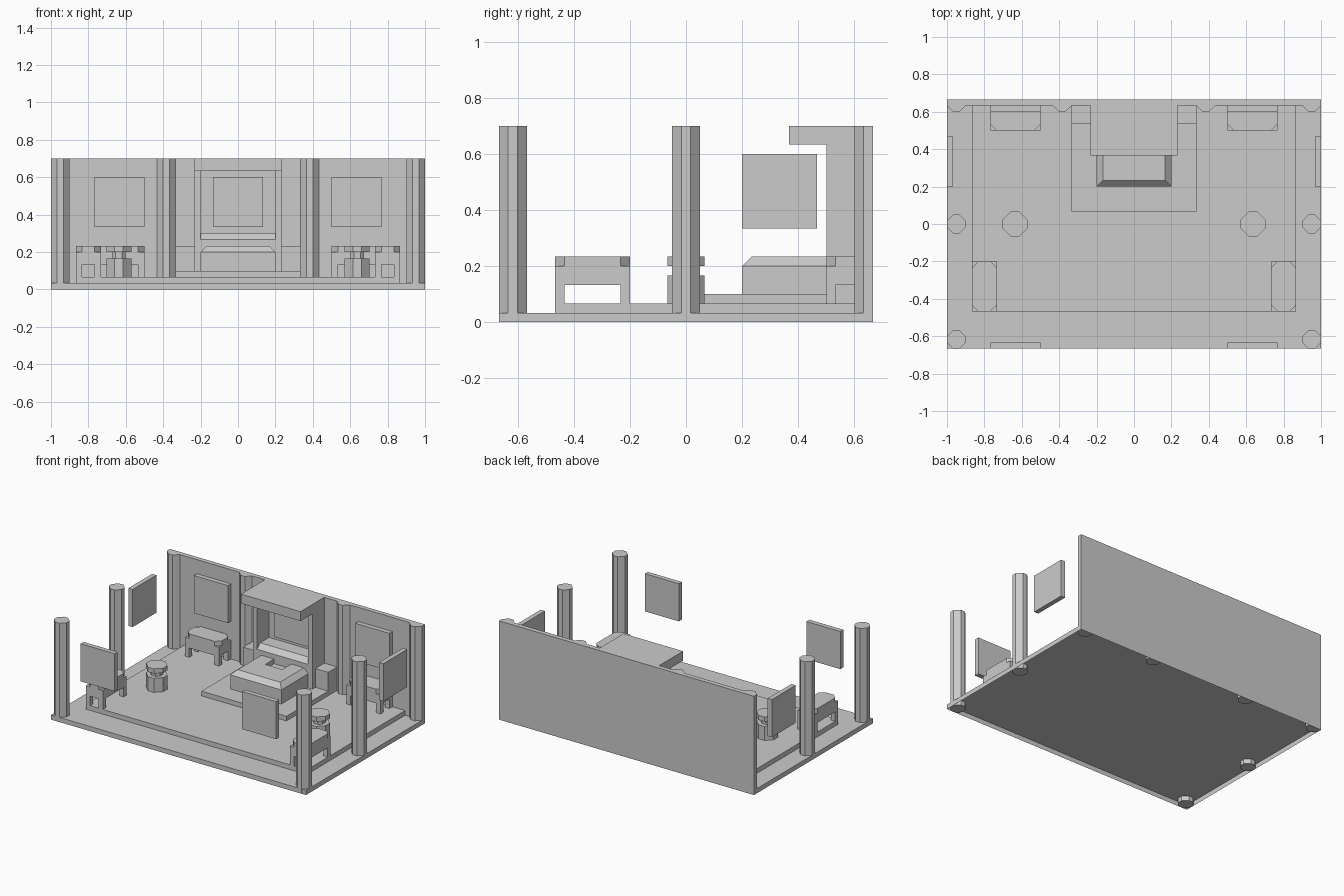
import bpy
import bmesh

cube = bpy.data.objects.get("Cube")
if cube:
    bpy.data.objects.remove(cube, do_unlink=True)

GREY = (0.6, 0.6, 0.6, 1)
plaster = bpy.data.materials.new("plain_grey")
plaster.use_nodes = True
plaster.diffuse_color = GREY
plaster.node_tree.nodes["Principled BSDF"].inputs["Base Color"].default_value = GREY

T = 1 / 30  # basic thickness of the model


def finish(name, bm):
    bmesh.ops.recalc_face_normals(bm, faces=bm.faces[:])
    mesh = bpy.data.meshes.new(name)
    bm.to_mesh(mesh)
    bm.free()
    mesh.materials.append(plaster)
    obj = bpy.data.objects.new(name, mesh)
    bpy.context.collection.objects.link(obj)
    return obj


def add_prism(bm, outline, low, high, axis="z"):
    """Extrude an outline: (x, y) along z, or (y, z) along x."""
    place = (lambda p, h: (p[0], p[1], h)) if axis == "z" else (lambda p, h: (h, p[0], p[1]))
    bottom = [bm.verts.new(place(p, low)) for p in outline]
    top = [bm.verts.new(place(p, high)) for p in outline]
    bm.faces.new(bottom[::-1])
    bm.faces.new(top)
    n = len(outline)
    for i in range(n):
        j = (i + 1) % n
        bm.faces.new((bottom[i], bottom[j], top[j], top[i]))


def rect(x0, x1, y0, y1):
    return [(x0, y0), (x1, y0), (x1, y1), (x0, y1)]


def cut_rect(x0, x1, y0, y1, c=T):
    """Rectangle with cut corners."""
    return [(x0 + c, y0), (x1 - c, y0), (x1, y0 + c), (x1, y1 - c),
            (x1 - c, y1), (x0 + c, y1), (x0, y1 - c), (x0, y0 + c)]


def prism(name, outline, low, high, axis="z"):
    bm = bmesh.new()
    add_prism(bm, outline, low, high, axis)
    return finish(name, bm)


def box(name, x0, x1, y0, y1, z0, z1):
    return prism(name, rect(x0, x1, y0, y1), z0, z1)


def bench(name, x0, x1, y0, y1):
    bm = bmesh.new()
    for lx in (x0, x1 - T):
        for ly in (y0, y1 - T):
            add_prism(bm, rect(lx, lx + T, ly, ly + T), 2 * T, 4 * T)
    add_prism(bm, rect(x0, x1, y0, y1), 4 * T, 6 * T)
    add_prism(bm, cut_rect(x0, x1, y0, y1), 6 * T, 7 * T)
    return finish(name, bm)


# Floor shell, open underneath, with the raised inner floor and back wall
bm = bmesh.new()
add_prism(bm, rect(-1, 1, -20 * T, 20 * T), 0, T)
under = [f for f in bm.faces if f.calc_center_median().z < T / 4]
bmesh.ops.recalc_face_normals(bm, faces=bm.faces[:])
bmesh.ops.delete(bm, geom=under, context="FACES_ONLY")
finish("floor_base", bm)
box("raised_floor", -26 * T, 26 * T, -14 * T, 19 * T, T, 2 * T)
box("back_wall", -1, 1, 19 * T, 20 * T, T, 0.7)

# Parts repeated on the left and the right
for side, s in (("left", 1), ("right", -1)):
    def span(a, b):
        return sorted((s * a, s * b))

    # Free-standing columns
    for spot, y in (("front", -0.617), ("middle", 0)):
        prism(f"{spot}_column_{side}", cut_rect(*span(0.9, 1), y - 0.05, y + 0.05), 0, 0.7)

    # Half columns on the back wall
    for spot, x in (("outer", 0.95), ("inner", 0.383)):
        x0, x1 = span(x - 0.05, x + 0.05)
        outline = [(x0 + T, 18 * T), (x1 - T, 18 * T), (x1, 19 * T),
                   (x1, 20 * T), (x0, 20 * T), (x0, 19 * T)]
        prism(f"{spot}_wall_column_{side}", outline, 0, 0.7)

    # Hanging panels
    box(f"side_panel_{side}", *span(29 * T, 1), 0.2, 14 * T, 10 * T, 0.6)
    box(f"front_panel_{side}", *span(0.5, 23 * T), -20 * T, -19 * T, 10 * T, 0.6)
    box(f"back_panel_{side}", *span(0.5, 23 * T), 18 * T, 19 * T, 10 * T, 0.6)

    # Benches
    bench(f"side_bench_{side}", *span(22 * T, 26 * T), -14 * T, -6 * T)
    bench(f"back_bench_{side}", *span(15 * T, 23 * T), 15 * T, 19 * T)

    # Small round table: base, neck and top
    bm = bmesh.new()
    for half, cut, low, high in ((2, 1.3, 2, 5), (1.1, 0.6, 5, 6), (2, 1.3, 6, 7)):
        r = half * T
        add_prism(bm, cut_rect(*span(0.637 - r, 0.637 + r), -r, r, cut * T), low * T, high * T)
    finish(f"round_table_{side}", bm)

    # Night stand and alcove post
    box(f"night_stand_{side}", *span(7 * T, 10 * T), 16 * T, 19 * T, 3 * T, 7 * T)
    box(f"alcove_post_{side}", *span(6 * T, 7 * T), 15 * T, 19 * T, 3 * T, 19 * T)

# Bed alcove
box("rug", -10 * T, 10 * T, 2 * T, 19 * T, 2 * T, 3 * T)
box("canopy", -7 * T, 7 * T, 11 * T, 19 * T, 19 * T, 21 * T)
box("alcove_panel", -4 * T, 4 * T, 18 * T, 19 * T, 10 * T, 0.6)
headboard = [(15 * T, 3 * T), (19 * T, 3 * T), (19 * T, 9 * T), (16 * T, 9 * T), (15 * T, 8 * T)]
prism("headboard", headboard, -6 * T, 6 * T, axis="x")
box("bed_base", -6 * T, 6 * T, 6 * T, 15 * T, 3 * T, 6 * T)

# Bed cover with sloped sides and a gap at the head
bm = bmesh.new()
outer, inner = 6 * T, 5 * T
plan = [(-1, 6), (1, 6), (1, 15), (0.4, 15), (0.4, 12), (-0.4, 12), (-0.4, 15), (-1, 15)]
low, high = [], []
for x, y in plan:
    edge = abs(x) == 1
    low.append(bm.verts.new((x * outer if edge else x * inner, y * T, 6 * T)))
    high.append(bm.verts.new((x * inner, (7 if y == 6 else y) * T, 7 * T)))
bm.faces.new(low[::-1])
bm.faces.new(high)
for i in range(len(plan)):
    j = (i + 1) % len(plan)
    bm.faces.new((low[i], low[j], high[j], high[i]))
finish("bed_cover", bm)
